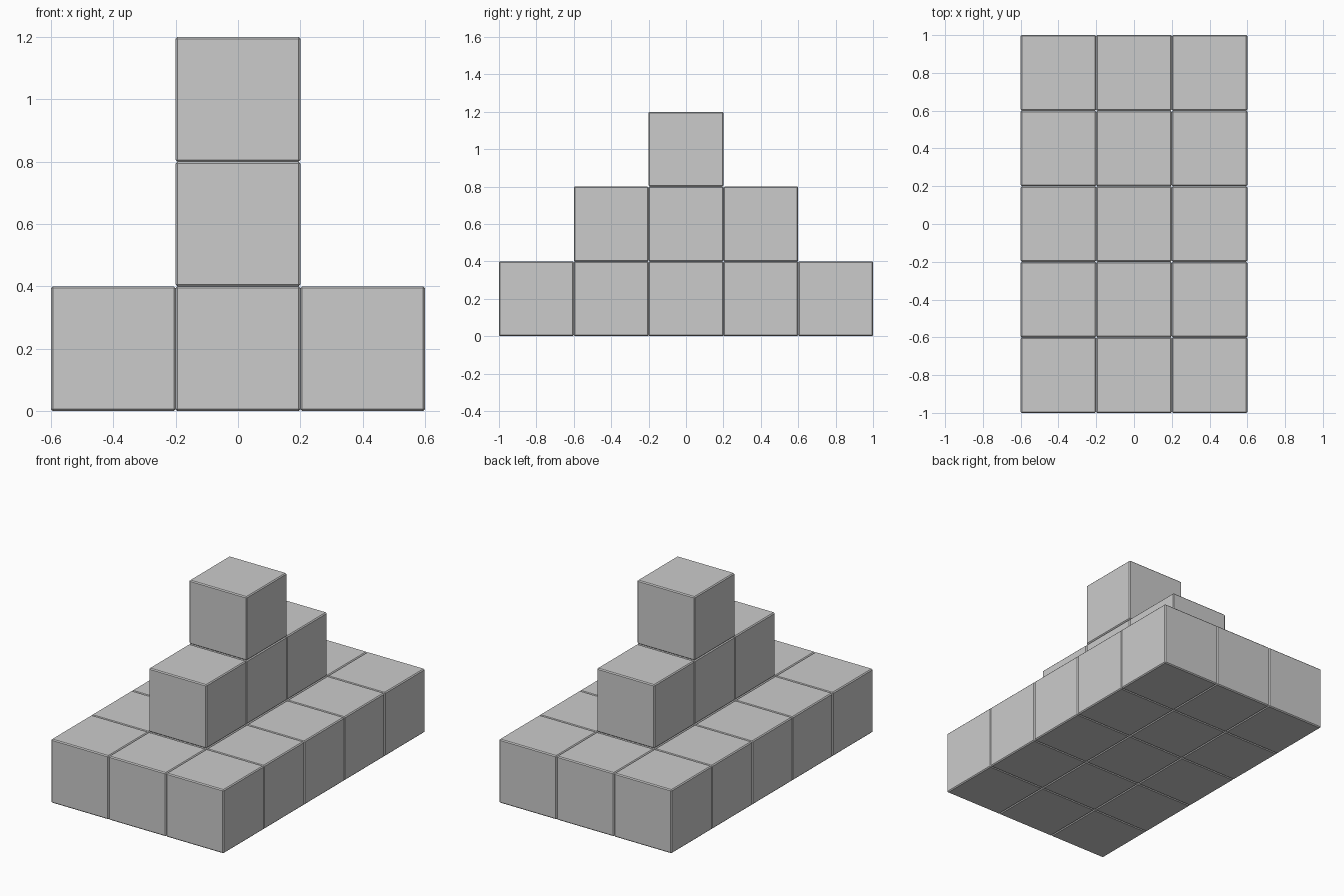
import bpy

if "Cube" in bpy.data.objects:
    bpy.data.objects.remove(bpy.data.objects["Cube"])

SIZE = 0.4      # block edge length
BEVEL = 0.006   # narrow chamfer on every block edge


def block(name, x, y, z):
    bpy.ops.mesh.primitive_cube_add(size=SIZE, location=(x, y, z))
    ob = bpy.context.object
    ob.name = name
    mod = ob.modifiers.new("chamfer", 'BEVEL')
    mod.width = BEVEL
    mod.segments = 1
    return ob


# Stacked layers: (name, blocks along x, blocks along y)
layers = [("base_block", 3, 5), ("middle_block", 1, 3), ("top_block", 1, 1)]

for level, (name, nx, ny) in enumerate(layers):
    for i in range(nx):
        for j in range(ny):
            block(f"{name}_{i + 1}_{j + 1}",
                  (i - (nx - 1) / 2) * SIZE,
                  (j - (ny - 1) / 2) * SIZE,
                  (level + 0.5) * SIZE)
